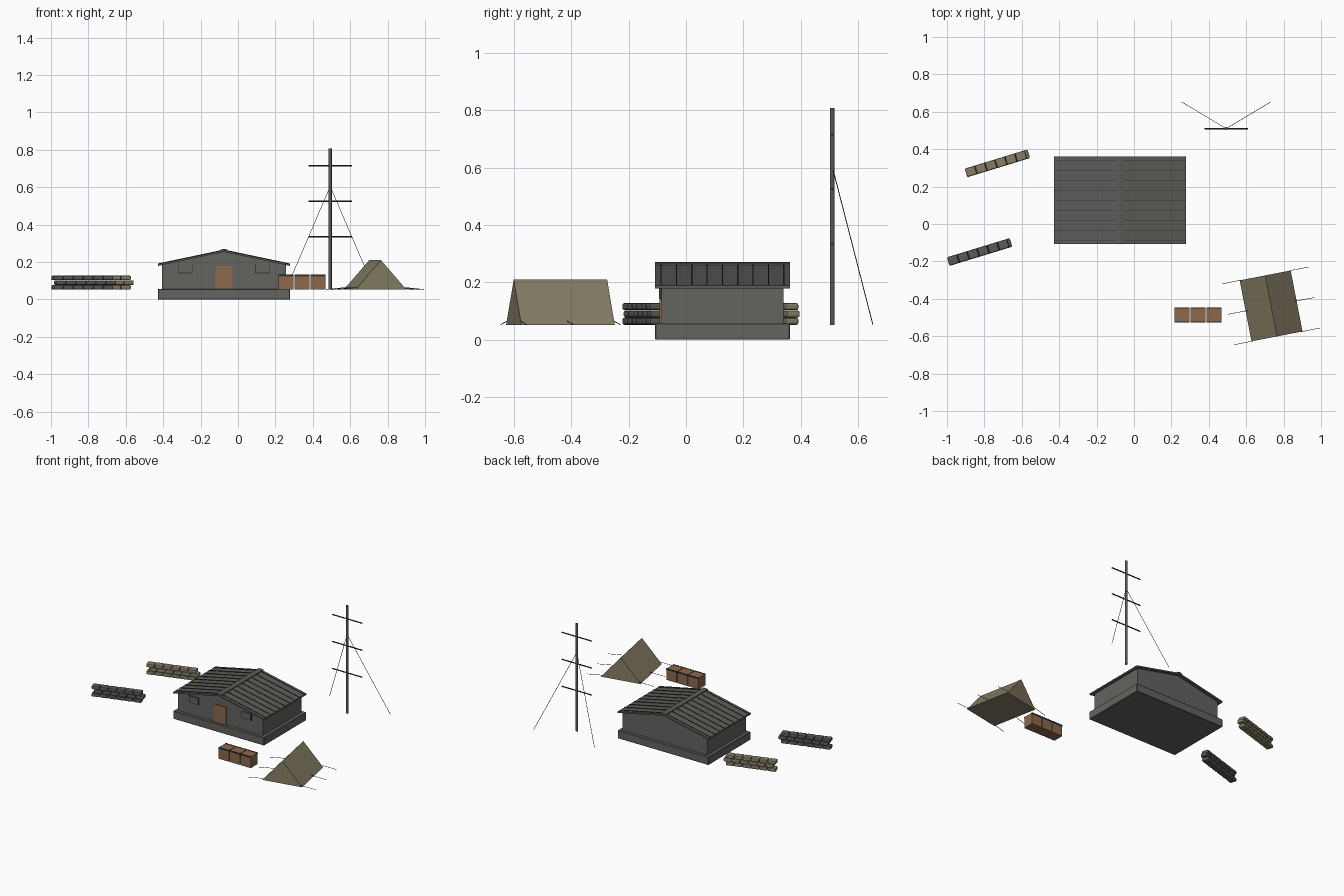
import bpy
import bmesh
from math import radians
from mathutils import Matrix, Vector

cube = bpy.data.objects.get("Cube")
if cube:
    bpy.data.objects.remove(cube, do_unlink=True)


def material(name, r, g, b):
    m = bpy.data.materials.new(name)
    m.use_nodes = True
    m.diffuse_color = (r, g, b, 1)
    bsdf = next(n for n in m.node_tree.nodes if n.type == 'BSDF_PRINCIPLED')
    bsdf.inputs["Base Color"].default_value = (r, g, b, 1)
    return m


CONCRETE = material("concrete grey", 0.125, 0.127, 0.115)
ROOF = material("roof grey", 0.105, 0.107, 0.098)
DARK = material("dark metal", 0.035, 0.035, 0.035)
STEEL = material("mast grey", 0.10, 0.10, 0.095)
WOOD = material("brown wood", 0.27, 0.14, 0.073)
CANVAS = material("olive canvas", 0.235, 0.205, 0.13)
GREY_BAG = material("grey sacking", 0.10, 0.10, 0.095)
OLIVE_BAG = material("olive sacking", 0.235, 0.205, 0.13)

GROUND = 0.052
ID = Matrix.Identity(4)


def finish(name, bm, mat, frame=ID, bevel=0.0):
    bmesh.ops.recalc_face_normals(bm, faces=bm.faces)
    mesh = bpy.data.meshes.new(name)
    bm.to_mesh(mesh)
    bm.free()
    mesh.materials.append(mat)
    ob = bpy.data.objects.new(name, mesh)
    ob.matrix_world = frame
    bpy.context.collection.objects.link(ob)
    if bevel:
        mod = ob.modifiers.new("bevel", 'BEVEL')
        mod.width = bevel
        mod.segments = 2 if bevel > 0.004 else 1
    return ob


def box(name, lo, hi, mat, frame=ID, bevel=0.0):
    lo, hi = Vector(lo), Vector(hi)
    bm = bmesh.new()
    place = Matrix.Translation((lo + hi) / 2) @ Matrix.Diagonal((*(hi - lo), 1))
    bmesh.ops.create_cube(bm, size=1, matrix=place)
    return finish(name, bm, mat, frame, bevel)


def prism(name, profile, y0, y1, mat, frame=ID):
    """Extrude an (x, z) outline along y."""
    bm = bmesh.new()
    face = bm.faces.new([bm.verts.new((x, y0, z)) for x, z in profile])
    out = bmesh.ops.extrude_face_region(bm, geom=[face])
    moved = [v for v in out["geom"] if isinstance(v, bmesh.types.BMVert)]
    bmesh.ops.translate(bm, verts=moved, vec=(0, y1 - y0, 0))
    return finish(name, bm, mat, frame)


def rod(name, a, b, radius, mat, frame=ID, sides=6):
    a, b = Vector(a), Vector(b)
    bm = bmesh.new()
    place = Matrix.Translation((a + b) / 2) @ (b - a).to_track_quat('Z', 'Y').to_matrix().to_4x4()
    bmesh.ops.create_cone(bm, cap_ends=True, segments=sides, radius1=radius,
                          radius2=radius, depth=(b - a).length, matrix=place)
    ob = finish(name, bm, mat, frame)
    if sides > 6:
        for p in ob.data.polygons:
            p.use_smooth = len(p.vertices) == 4
    return ob


def turned(x, y, z, degrees):
    return Matrix.Translation((x, y, z)) @ Matrix.Rotation(radians(degrees), 4, 'Z')


# Hut: foundation, walls and gables, centred on its own frame
hut = Matrix.Translation((-0.075, 0.127, 0))
HALF_X, HALF_Y = 0.354, 0.235
WALL_X, WALL_Y = 0.331, 0.213
box("foundation", (-HALF_X, -HALF_Y, 0), (HALF_X, HALF_Y, 0.057), CONCRETE, hut, 0.003)
prism("walls", [(-WALL_X, 0.055), (WALL_X, 0.055), (WALL_X, 0.188), (0, 0.257), (-WALL_X, 0.188)],
      -WALL_Y, WALL_Y, CONCRETE, hut)

# Door and shuttered windows on the front
box("door", (-0.046, -WALL_Y - 0.006, 0.057), (0.046, -WALL_Y, 0.18), WOOD, hut)
for side, name in ((-1, "right"), (1, "left")):
    x = side * 0.205
    box(f"window_frame_{name}", (x - 0.038, -WALL_Y - 0.006, 0.140),
        (x + 0.038, -WALL_Y, 0.187), DARK, hut)
    box(f"window_shutter_{name}", (x - 0.035, -WALL_Y - 0.008, 0.143),
        (x + 0.035, -WALL_Y, 0.187), CONCRETE, hut)


# Roof: sheet, raised seams and ridge cap share one chevron outline
def chevron(half, low, high, thick):
    return [(-half, low), (0, high), (half, low),
            (half, low + thick), (0, high + thick), (-half, low + thick)]


prism("roof_sheet", chevron(HALF_X, 0.179, 0.254, 0.010), -HALF_Y, HALF_Y, ROOF, hut)
for k in range(-4, 5):
    y = k * 0.0535
    prism("roof_seam", chevron(HALF_X, 0.187, 0.262, 0.005), y - 0.002, y + 0.002, DARK, hut)
prism("ridge_cap", chevron(0.019, 0.261, 0.265, 0.006), -HALF_Y, HALF_Y, ROOF, hut)


# Sandbag walls: three rows, the middle one shifted
def sandbag_wall(name, x, y, mat):
    frame = turned(x, y, GROUND, 17)
    pitch = 0.056
    for row in range(3):
        shift = 0.016 if row == 1 else 0
        z = row * 0.0255
        for i in range(6):
            cx = (i - 2.5) * pitch + shift
            box(f"{name}_bag", (cx - 0.0275, -0.024, z), (cx + 0.0275, 0.024, z + 0.0245),
                mat, frame, 0.007)


sandbag_wall("grey_wall", -0.833, -0.152, GREY_BAG)
sandbag_wall("olive_wall", -0.738, 0.322, OLIVE_BAG)

# Crates with dark edge strips on the lids
for i in range(3):
    frame = Matrix.Translation((0.257 + i * 0.085, -0.487, GROUND))
    box("crate", (-0.04, -0.038, 0), (0.04, 0.038, 0.079), WOOD, frame)
    for s in (-1, 1):
        y = s * 0.037
        box("crate_strip", (-0.0405, y - 0.003, 0.071), (0.0405, y + 0.003, 0.081), DARK, frame)

# Ridge tent with guy ropes
tent = turned(0.733, -0.438, GROUND, 11)
prism("tent", [(-0.139, 0), (0.139, 0), (0, 0.158)], -0.166, 0.166, CANVAS, tent)
for s in (-1, 1):
    for y in (-0.166, 0, 0.166):
        rod("tent_rope", (s * 0.13, y, 0.012), (s * 0.235, y, 0.001), 0.0015, DARK, tent)

# Radio mast with crossbars and two guy wires
mast = Matrix.Translation((0.493, 0.51, 0))
rod("mast", (0, 0, GROUND), (0, 0, 0.808), 0.0085, STEEL, mast, 12)
for z in (0.335, 0.525, 0.715):
    rod("crossbar", (-0.117, 0, z), (0.117, 0, z), 0.004, DARK, mast, 8)
for s in (-1, 1):
    rod("guy_wire", (0, 0, 0.605), (s * 0.237, 0.142, GROUND), 0.0015, DARK, mast)
